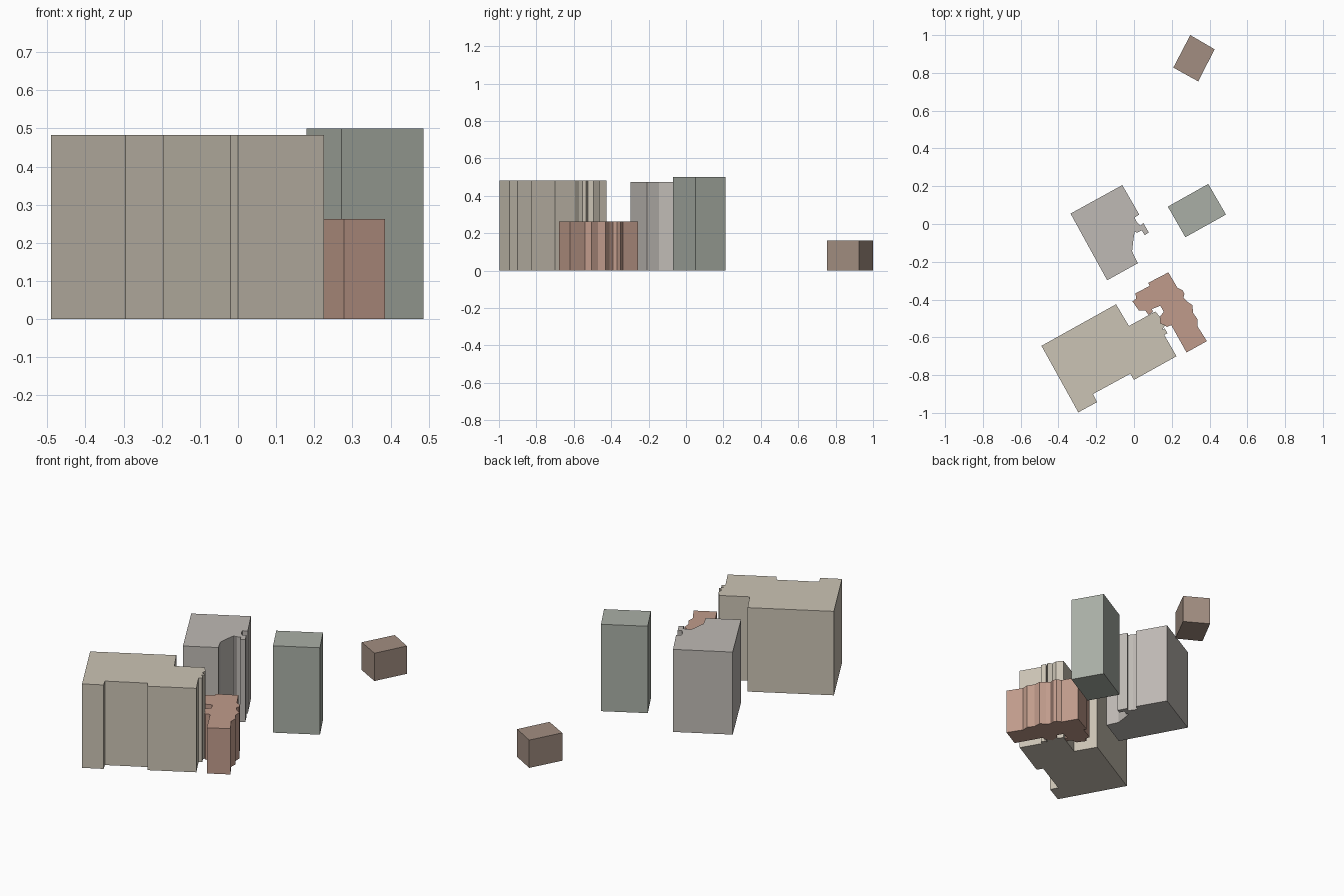
import bpy, bmesh


def building(name, outline, height, color):
    """Extrude a ground footprint into a closed, flat-roofed block."""
    bm = bmesh.new()
    base = bm.faces.new([bm.verts.new((x, y, 0)) for x, y in outline])
    top = bmesh.ops.extrude_face_region(bm, geom=[base], use_keep_orig=True)
    verts = [g for g in top["geom"] if isinstance(g, bmesh.types.BMVert)]
    bmesh.ops.translate(bm, verts=verts, vec=(0, 0, height))
    bmesh.ops.recalc_face_normals(bm, faces=bm.faces)
    mesh = bpy.data.meshes.new(name)
    bm.to_mesh(mesh)
    bm.free()
    mat = bpy.data.materials.new(name + "_paint")
    mat.diffuse_color = (*color, 1)
    mesh.materials.append(mat)
    ob = bpy.data.objects.new(name, mesh)
    bpy.context.collection.objects.link(ob)
    return ob


# Large beige block with notched front and rear
building("large_beige_building", [
    (-0.49, -0.645), (-0.295, -0.997), (-0.195, -0.943), (-0.217, -0.90),
    (-0.02, -0.793), (0.0, -0.825), (0.225, -0.70), (0.16, -0.587),
    (0.177, -0.578), (0.163, -0.553), (0.15, -0.56), (0.165, -0.535),
    (0.14, -0.525), (0.14, -0.495), (0.113, -0.463), (-0.027, -0.54),
    (-0.095, -0.425)], 0.483, (0.60, 0.55, 0.46))

# Low red block with a stepped, bay-fronted outline
building("low_red_building", [
    (0.182, -0.256), (0.23, -0.338), (0.257, -0.35), (0.267, -0.37),
    (0.262, -0.39), (0.28, -0.41), (0.31, -0.43), (0.312, -0.47),
    (0.337, -0.505), (0.335, -0.54), (0.386, -0.62), (0.278, -0.68),
    (0.197, -0.535), (0.175, -0.545), (0.14, -0.525), (0.138, -0.49),
    (0.157, -0.465), (0.14, -0.433), (0.095, -0.45), (0.10, -0.465),
    (0.077, -0.482), (0.06, -0.458), (0.025, -0.457), (-0.008, -0.41),
    (0.012, -0.395), (0.007, -0.367), (0.083, -0.328), (0.075, -0.312)],
    0.263, (0.53, 0.33, 0.26))

# Tall grey block with a small side projection
building("tall_grey_building", [
    (-0.062, 0.206), (0.028, 0.05), (0.004, 0.034), (0.014, 0.01),
    (0.034, -0.01), (0.05, 0.005), (0.078, -0.045), (0.056, -0.06),
    (0.042, -0.033), (0.018, -0.045), (0.004, -0.042), (-0.003, -0.08),
    (-0.01, -0.145), (0.02, -0.208), (-0.142, -0.298), (-0.336, 0.055)],
    0.475, (0.52, 0.49, 0.46))

# Plain rectangular blocks
building("green_grey_tower", [
    (0.393, 0.212), (0.487, 0.05), (0.272, -0.07), (0.179, 0.092)],
    0.5, (0.40, 0.43, 0.38))
building("small_brown_shed", [
    (0.298, 1.0), (0.427, 0.925), (0.34, 0.755), (0.208, 0.828)],
    0.16, (0.36, 0.27, 0.22))
